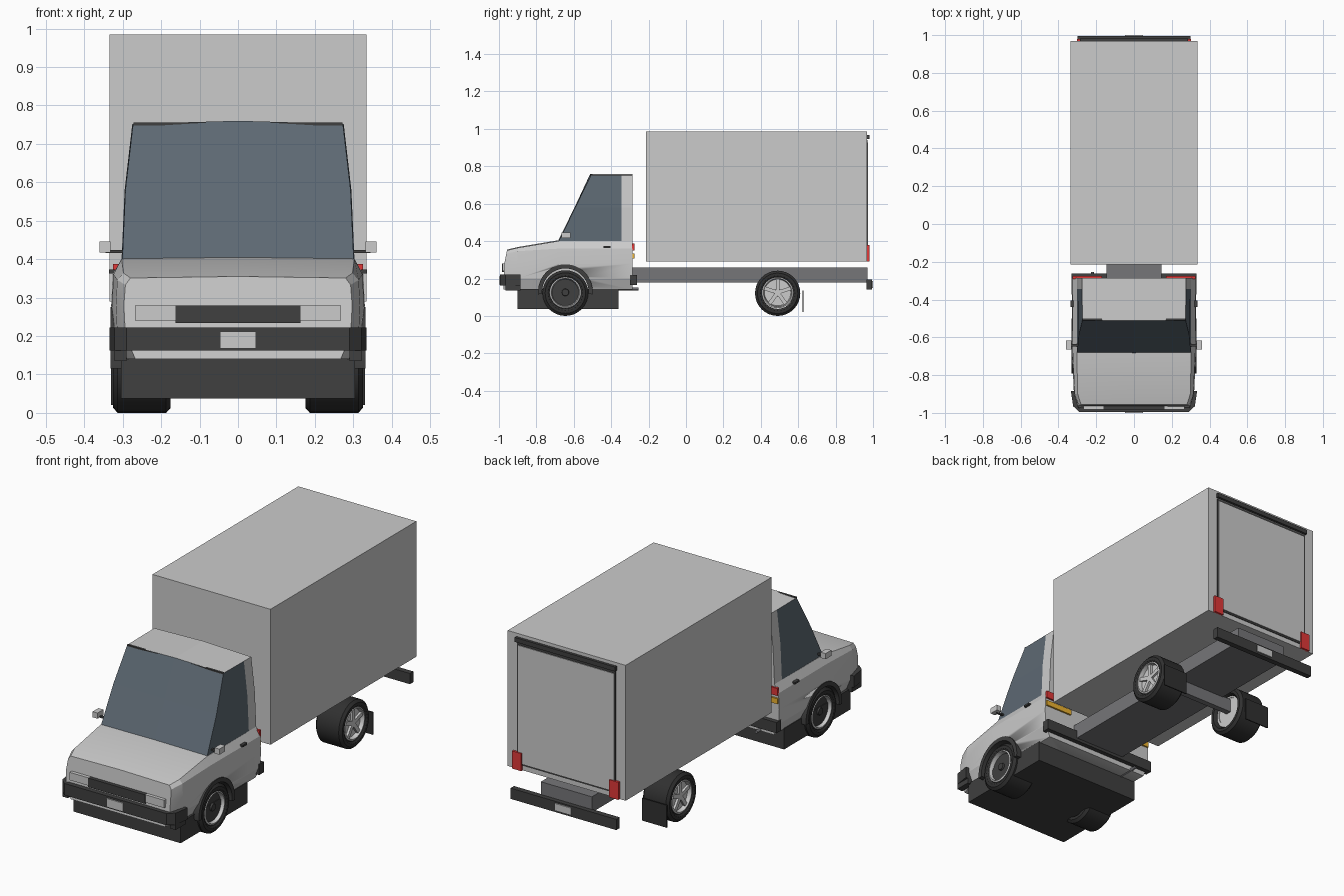
import bpy, bmesh, math
from mathutils import Matrix, Vector

if "Cube" in bpy.data.objects:
    bpy.data.objects.remove(bpy.data.objects["Cube"])


def material(name, rgb):
    m = bpy.data.materials.new(name)
    m.diffuse_color = (*rgb, 1)
    m.use_nodes = True
    m.node_tree.nodes["Principled BSDF"].inputs["Base Color"].default_value = m.diffuse_color
    return m


DARK = material("dark_plastic", (0.05, 0.05, 0.05))
RUBBER = material("rubber", (0.03, 0.03, 0.03))
GLASS = material("glass", (0.11, 0.14, 0.17))
STEEL = material("chassis_steel", (0.18, 0.18, 0.19))
RED = material("red_lens", (0.75, 0.04, 0.04))
AMBER = material("amber_lens", (0.85, 0.45, 0.03))


def finish(name, bm, mats=(), smooth=None):
    bmesh.ops.recalc_face_normals(bm, faces=bm.faces)
    me = bpy.data.meshes.new(name)
    bm.to_mesh(me)
    bm.free()
    for m in mats:
        if m:
            me.materials.append(m)
    ob = bpy.data.objects.new(name, me)
    bpy.context.collection.objects.link(ob)
    if smooth:
        bpy.ops.object.select_all(action='DESELECT')
        ob.select_set(True)
        bpy.context.view_layer.objects.active = ob
        bpy.ops.object.shade_smooth_by_angle(angle=math.radians(smooth))
    return ob


def box(name, x, y, z, mat=None):
    """Box from (min, max) ranges."""
    bm = bmesh.new()
    c = Vector([(r[0] + r[1]) / 2 for r in (x, y, z)])
    s = [abs(r[1] - r[0]) for r in (x, y, z)]
    bmesh.ops.create_cube(bm, size=1, matrix=Matrix.Translation(c) @ Matrix.Diagonal((*s, 1)))
    return finish(name, bm, [mat])


def pair(name, x, y, z, mat=None):
    for side, s in (("right", 1), ("left", -1)):
        box(f"{name}_{side}", (s * x[0], s * x[1]), y, z, mat)


def lathe(name, prof, y, z, mat=None, s=1, a0=0, sweep=2 * math.pi, n=32):
    """Revolve a closed (x, radius) profile about an axis parallel to x."""
    bm = bmesh.new()
    full = sweep > 6.28
    rings = []
    for i in range(n if full else n + 1):
        a = a0 + sweep * i / n
        rings.append([bm.verts.new((s * px, y + r * math.cos(a), z + r * math.sin(a))) for px, r in prof])
    m = len(prof)
    for i in range(n):
        A, B = rings[i], rings[(i + 1) % len(rings)]
        for j in range(m):
            k = (j + 1) % m
            bm.faces.new((A[j], A[k], B[k], B[j]))
    if not full:
        bm.faces.new(rings[0])
        bm.faces.new(rings[-1])
    bmesh.ops.remove_doubles(bm, verts=bm.verts, dist=1e-5)
    return finish(name, bm, [mat], 35)


def loft(bm, rings):
    vr = [[bm.verts.new(p) for p in r] for r in rings]
    for A, B in zip(vr, vr[1:]):
        for j in range(len(A)):
            k = (j + 1) % len(A)
            bm.faces.new((A[j], A[k], B[k], B[j]))
    bm.faces.new(vr[0])
    bm.faces.new(vr[-1])


# Cargo box, roller door and its fittings
box("cargo_box", (-.335, .335), (-.215, .968), (.29, .985))
box("door_trim", (-.28, .28), (.965, .971), (.315, .94), DARK)
box("rear_door", (-.273, .273), (.965, .974), (.325, .928))
box("door_rail", (-.285, .285), (.965, .982), (.945, .968), DARK)
pair("box_tail_light", (.25, .302), (.965, .98), (.29, .38), RED)

# Chassis and rear bumper
box("chassis", (-.145, .145), (-.30, .97), (.18, .26), STEEL)
box("rear_bumper", (-.30, .30), (.966, .994), (.14, .195), DARK)
box("rear_plate", (-.047, .047), (.99, 1.0), (.15, .187))
pair("mud_flap", (.19, .33), (.622, .628), (.02, .135), RUBBER)
box("rear_axle", (-.2, .2), (.475, .505), (.115, .185), STEEL)

# Cab lower body lofted from nose to back
rings = []
for i, (y, w, zt, wt) in enumerate([(-.975, .297, .355, .28), (-.90, .318, .368, .298),
                                    (-.68, .328, .405, .303), (-.285, .33, .405, .303)]):
    half = [(w - .03, .14), (w - .004, .2), (w, .28), (w - .004, min(zt - .022, .36)), (wt, zt - .004)]
    ring = half + [(0, zt)] + [(-x, z) for x, z in reversed(half)]
    rings.append([(x, y + (max(0, z - .26) * .2 if i == 0 else 0), z) for x, z in ring])
bm = bmesh.new()
loft(bm, rings)
body = finish("cab_body", bm, smooth=15)

# Wheel arches are cut out of the body and lined
for side, s in (("right", 1), ("left", -1)):
    cut = lathe(f"arch_cutter_{side}", [(.16, 0), (.16, .143), (.4, .143), (.4, 0)], -.645, .13, s=s)
    cut.hide_render = True
    cut.hide_viewport = False
    cut.display_type = 'WIRE'
    mod = body.modifiers.new("arch", 'BOOLEAN')
    mod.operation, mod.object, mod.solver = 'DIFFERENCE', cut, 'EXACT'
    lathe(f"wheel_arch_{side}", [(.162, .124), (.162, .146), (.332, .146), (.332, .124)],
          -.645, .13, DARK, s, -.1, math.pi + .2, 24)

# Cabin with glass faces at the windscreen and sides
bm = bmesh.new()
grid = []
for z, yf, w in ((.40, -.68, .303), (.58, -.592, .295), (.752, -.508, .275)):
    row = [(w, -.285), (w, -.345), (w - .002, yf), (0, yf - .004), (-w + .002, yf), (-w, -.345), (-w, -.285)]
    grid.append([bm.verts.new((x, y, z)) for x, y in row])
for A, B in zip(grid, grid[1:]):
    for j in range(7):
        k = (j + 1) % 7
        f = bm.faces.new((A[j], A[k], B[k], B[j]))
        f.material_index = 1 if 1 <= j <= 4 else 0
T = grid[-1]
mid = [bm.verts.new((0, y, .76)) for y in (-.285, -.345)]
T[3].co.z = .76
for q in ((T[0], T[1], mid[1], mid[0]), (T[1], T[2], T[3], mid[1]),
          (T[6], T[5], mid[1], mid[0]), (T[5], T[4], T[3], mid[1]), (T[0], mid[0], T[6])):
    bm.faces.new(q)
bm.faces.new(grid[0])
grey = material("cab_paint", (.8, .8, .8))
finish("cabin", bm, [grey, GLASS])
box("roof_lip", (-.272, .272), (-.512, -.50), (.748, .755), DARK)

# Front bumper: wrap-around prism with lower corner pieces
half = [(.29, -.994), (.322, -.965), (.334, -.885), (.30, -.885), (.28, -.95)]
plan = half + [(-x, y) for x, y in reversed(half)]
bm = bmesh.new()
loft(bm, [[(x, y, z) for x, y in plan] for z in (.162, .222)])
finish("front_bumper", bm, [DARK])
pair("bumper_corner", (.29, .322), (-.965, -.885), (.135, .165), DARK)
box("front_plate", (-.047, .047), (-1.0, -.99), (.168, .212))
box("underbody_skirt", (-.305, .305), (-.90, -.36), (.038, .145), DARK)

# Grille and headlights
box("grille", (-.162, .162), (-.984, -.95), (.234, .28), DARK)
pair("headlight", (.162, .268), (-.982, -.95), (.24, .28))

# Mirrors and door handles
pair("mirror_arm", (.29, .345), (-.648, -.636), (.416, .424), DARK)
pair("mirror", (.332, .36), (-.665, -.618), (.417, .446))
pair("door_handle", (.32, .336), (-.44, -.405), (.363, .373), DARK)

# Cab rear bumper, lamps and exhaust
box("cab_rear_bumper", (-.33, .33), (-.30, -.262), (.165, .22), DARK)
pair("cab_tail_light", (.17, .325), (-.29, -.276), (.35, .388), RED)
pair("cab_indicator", (.17, .325), (-.29, -.276), (.308, .335), AMBER)
bm = bmesh.new()
bmesh.ops.create_cone(bm, cap_ends=True, segments=12, radius1=.008, radius2=.008, depth=.12,
                      matrix=Matrix.Translation((-.22, -.315, .145)) @ Matrix.Rotation(math.pi / 2, 4, 'X'))
finish("exhaust_pipe", bm, [STEEL], 40)

# Wheels
tyre = [(.19, .083), (.175, .093), (.175, .108), (.187, .12), (.313, .12), (.325, .108), (.325, .093), (.318, .083)]
for end, y, z in (("front", -.645, .126), ("rear", .49, .125)):
    for side, s in (("right", 1), ("left", -1)):
        tag = f"{end}_{side}"
        lathe(f"tyre_{tag}", [(x, r + z - .12 - .004 if r == .12 else r) for x, r in tyre], y, z, RUBBER, s)
        lathe(f"rim_{tag}", [(.192, .084), (.319, .084), (.322, .076), (.30, .07), (.192, .07)], y, z, None, s)
        dish = DARK if end == "front" else None
        lathe(f"wheel_disc_{tag}", [(.195, 0), (.195, .075), (.302, .075), (.302, 0)], y, z, dish, s)
        lathe(f"hub_{tag}", [(.29, 0), (.29, .022), (.314, .018), (.314, 0)], y, z, dish, s, n=16)
        if end == "rear":
            bm = bmesh.new()
            for i in range(5):
                bmesh.ops.create_cube(bm, size=1, matrix=Matrix.Translation((s * .306, y, z))
                                      @ Matrix.Rotation(i * math.tau / 5, 4, 'X')
                                      @ Matrix.Translation((0, 0, .042))
                                      @ Matrix.Diagonal((.016, .02, .066, 1)))
            finish(f"spokes_{tag}", bm)

# Stand the tyres exactly on the ground
for ob in bpy.data.objects:
    if ob.name.startswith("tyre_"):
        low = min(v.co.z for v in ob.data.vertices)
        for v in ob.data.vertices:
            v.co.z -= low
